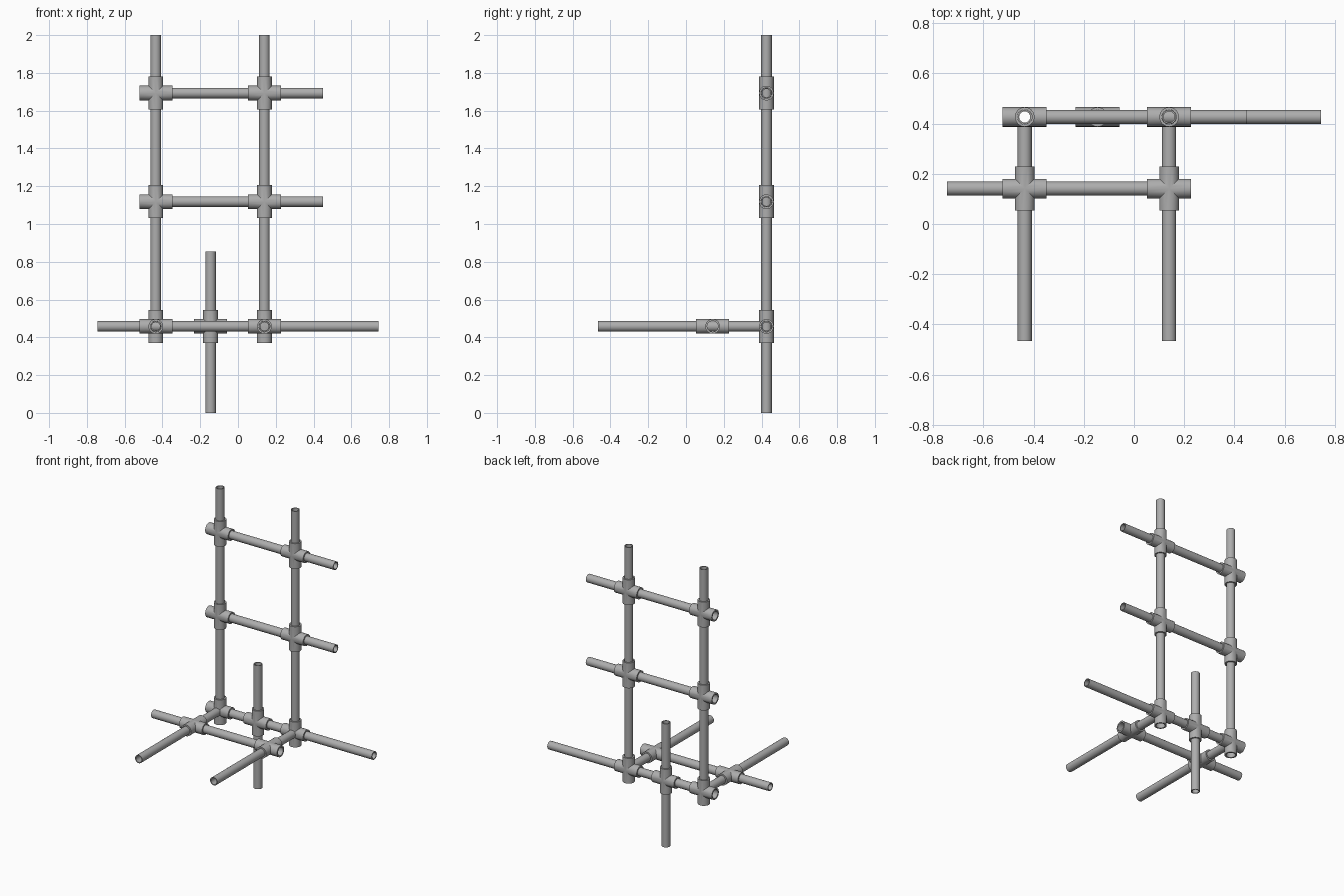
import bpy, bmesh
from math import radians
from mathutils import Matrix, Vector

cube = bpy.data.objects.get("Cube")
if cube:
    bpy.data.objects.remove(cube, do_unlink=True)

PIPE_R, PIPE_BORE = 0.028, 0.022
FIT_R, FIT_BORE, FIT_HALF = 0.039, 0.029, 0.0875
LEFT, RIGHT, MID = 0.14, -0.435, -0.145     # post positions across x
BACK, FRONT = 0.426, 0.141                  # rail positions along y
LOW, RUNGS = 0.458, (1.118, 1.693)          # heights
SIDES = 24

steel = bpy.data.materials.new("grey_steel")
steel.use_nodes = True
colour = (0.42, 0.42, 0.42, 1)
steel.diffuse_color = colour
steel.node_tree.nodes["Principled BSDF"].inputs["Base Color"].default_value = colour


def add_object(name, mesh):
    obj = bpy.data.objects.new(name, mesh)
    bpy.context.collection.objects.link(obj)
    return obj


def turn(axis):
    return Vector((0, 0, 1)).rotation_difference(Vector(axis)).to_matrix().to_4x4()


def rod(name, axis, radius, half):
    """Solid cylinder centred on the origin."""
    bm = bmesh.new()
    bmesh.ops.create_cone(bm, cap_ends=True, segments=SIDES, radius1=radius,
                          radius2=radius, depth=2 * half, matrix=turn(axis))
    mesh = bpy.data.meshes.new(name)
    bm.to_mesh(mesh)
    bm.free()
    return add_object(name, mesh)


def smooth(obj):
    bpy.ops.object.select_all(action='DESELECT')
    obj.select_set(True)
    bpy.context.view_layer.objects.active = obj
    bpy.ops.object.shade_smooth_by_angle(angle=radians(30))


def pipe(name, start, end):
    """Open hollow pipe between two points."""
    start, end = Vector(start), Vector(end)
    length = (end - start).length
    bm = bmesh.new()
    corners = ((PIPE_BORE, 0), (PIPE_R, 0), (PIPE_R, length), (PIPE_BORE, length))
    rings = []
    for r, z in corners:
        ring = bmesh.ops.create_circle(bm, segments=SIDES, radius=r,
                                       matrix=Matrix.Translation((0, 0, z)))
        rings.append(ring["verts"])
    for a, b in zip(rings, rings[1:] + rings[:1]):
        for i in range(SIDES):
            j = (i + 1) % SIDES
            bm.faces.new((a[i], a[j], b[j], b[i]))
    bmesh.ops.recalc_face_normals(bm, faces=bm.faces)
    bm.transform(Matrix.Translation(start) @ turn((end - start).normalized()))
    mesh = bpy.data.meshes.new(name)
    bm.to_mesh(mesh)
    bm.free()
    mesh.materials.append(steel)
    smooth(add_object(name, mesh))


def cross_mesh():
    """Four-way fitting in the x-z plane, bored along both axes."""
    body = rod("fitting_body", (0, 0, 1), FIT_R, FIT_HALF)
    tools = [(rod("arm", (1, 0, 0), FIT_R, FIT_HALF), 'UNION'),
             (rod("bore_z", (0, 0, 1), FIT_BORE, FIT_HALF * 1.2), 'DIFFERENCE'),
             (rod("bore_x", (1, 0, 0), FIT_BORE, FIT_HALF * 1.2), 'DIFFERENCE')]
    for tool, operation in tools:
        mod = body.modifiers.new(tool.name, 'BOOLEAN')
        mod.operation, mod.object, mod.solver = operation, tool, 'EXACT'
    graph = bpy.context.evaluated_depsgraph_get()
    mesh = bpy.data.meshes.new_from_object(body.evaluated_get(graph))
    for obj in [body] + [tool for tool, _ in tools]:
        bpy.data.objects.remove(obj, do_unlink=True)
    mesh.materials.clear()
    mesh.materials.append(steel)
    return mesh


cross = cross_mesh()


def fitting(name, place, flat=False):
    mesh = cross.copy()
    if flat:
        mesh.transform(Matrix.Rotation(radians(90), 4, 'X'))
    obj = add_object(name, mesh)
    obj.location = place
    smooth(obj)


# Upright posts, side rails and their fittings
for side, x in (("left", LEFT), ("right", RIGHT)):
    pipe(side + "_post", (x, BACK, LOW - 0.03), (x, BACK, 2))
    pipe(side + "_side_rail", (x, -0.465, LOW), (x, BACK - 0.034, LOW))
    fitting(side + "_base_fitting", (x, BACK, LOW))
    fitting(side + "_front_fitting", (x, FRONT, LOW), flat=True)
    for level, z in zip(("middle", "top"), RUNGS):
        fitting(f"{side}_{level}_fitting", (x, BACK, z))

# Cross rungs
for level, z in zip(("middle", "top"), RUNGS):
    pipe(level + "_rung", (RIGHT + PIPE_R, BACK, z), (0.45, BACK, z))

# Base rails
pipe("front_rail", (-0.745, FRONT, LOW), (LEFT - PIPE_R, FRONT, LOW))
pipe("back_rail_short", (RIGHT + PIPE_R, BACK, LOW), (MID - PIPE_R, BACK, LOW))
pipe("back_rail_long", (MID + PIPE_R, BACK, LOW), (0.745, BACK, LOW))

# Centre leg
pipe("centre_leg", (MID, BACK, 0), (MID, BACK, 0.855))
fitting("centre_fitting", (MID, BACK, LOW))
